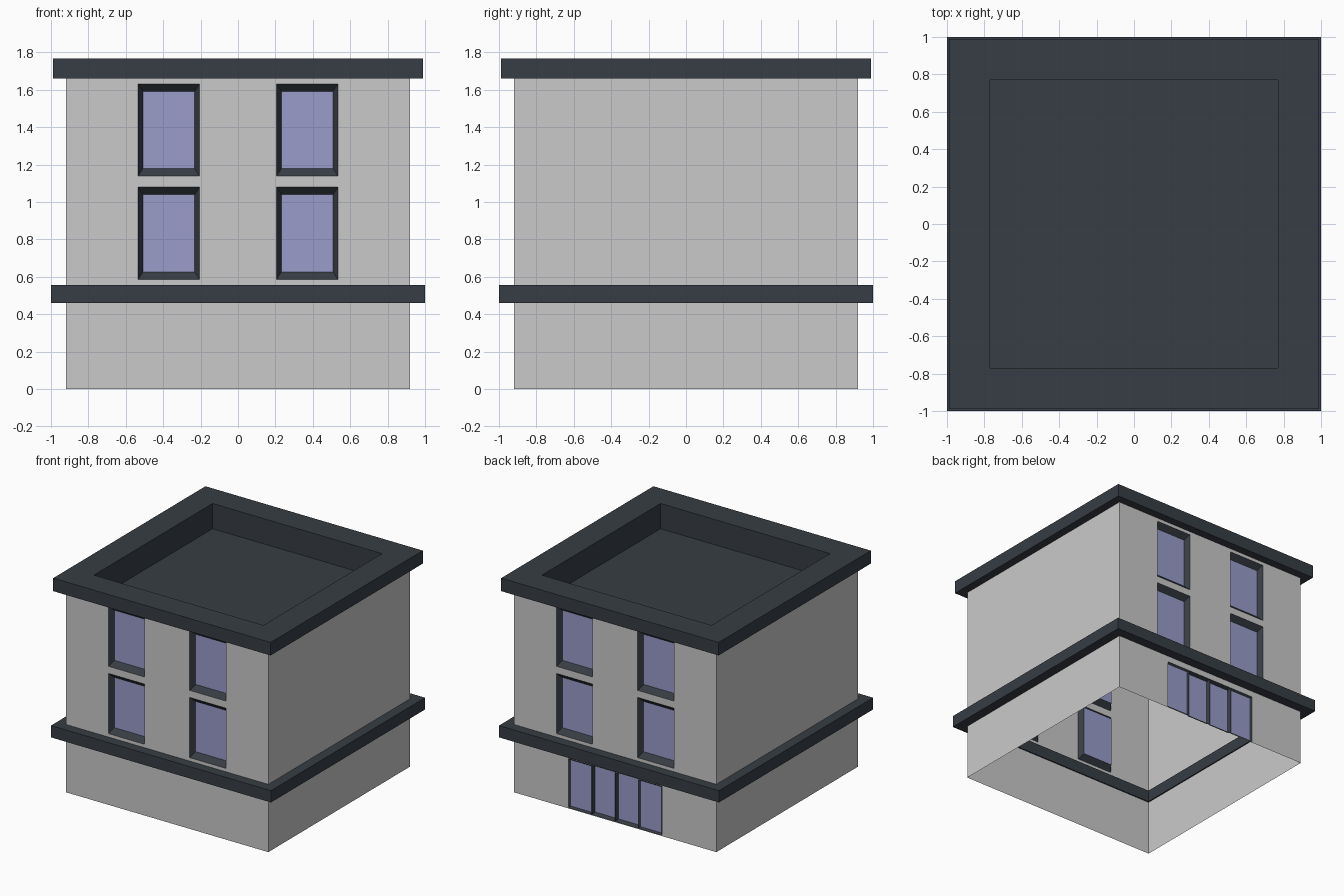
import bpy
from mathutils import Matrix
from math import pi

if "Cube" in bpy.data.objects:
    bpy.data.objects.remove(bpy.data.objects["Cube"])

W = 0.92          # half width of the walls
H = 1.66          # wall height


def material(name, rgb):
    m = bpy.data.materials.new(name)
    m.diffuse_color = (*rgb, 1)
    m.use_nodes = True
    m.node_tree.nodes["Principled BSDF"].inputs["Base Color"].default_value = m.diffuse_color
    return m


wall_mat = material("light grey plaster", (0.59, 0.59, 0.59))
dark_mat = material("dark slate", (0.038, 0.047, 0.058))
glass_mat = material("violet glass", (0.32, 0.335, 0.60))


def build(name, quads, mat, turn=0):
    """Mesh from loose quads, merged and turned about z."""
    verts = [p for q in quads for p in q]
    faces = [range(i, i + 4) for i in range(0, len(verts), 4)]
    me = bpy.data.meshes.new(name)
    me.from_pydata(verts, [], [tuple(f) for f in faces])
    me.transform(Matrix.Rotation(turn, 4, 'Z'))
    me.materials.append(mat)
    ob = bpy.data.objects.new(name, me)
    bpy.context.collection.objects.link(ob)
    return ob


def rect(x0, x1, z0, z1, y):
    return [(x0, y, z0), (x1, y, z0), (x1, y, z1), (x0, y, z1)]


def bridge(a, b):
    """Quads joining two four-point loops."""
    return [[a[i], a[(i + 1) % 4], b[(i + 1) % 4], b[i]] for i in range(4)]


def square(r, z):
    return [(-r, -r, z), (r, -r, z), (r, r, z), (-r, r, z)]


def facade(side, turn, openings):
    """Wall sheet with holes, sloped recessed frames and glass.
    opening = x0, x1, z0, z1, side border, top border, depth"""
    xs = sorted({-W, W} | {v for o in openings for v in o[0:2]})
    zs = sorted({0, H} | {v for o in openings for v in o[2:4]})
    wall = []
    for x0, x1 in zip(xs, xs[1:]):
        for z0, z1 in zip(zs, zs[1:]):
            cx, cz = (x0 + x1) / 2, (z0 + z1) / 2
            if not any(o[0] < cx < o[1] and o[2] < cz < o[3] for o in openings):
                wall.append(rect(x0, x1, z0, z1, -W))
    build(side + "_wall", wall, wall_mat, turn)
    frames, panes = [], []
    for x0, x1, z0, z1, bx, bz, d in openings:
        inner = rect(x0 + bx, x1 - bx, z0 + bz, z1 - bz, -W + d)
        frames += bridge(rect(x0, x1, z0, z1, -W), inner)
        panes.append(inner)
    if openings:
        build(side + "_window_frames", frames, dark_mat, turn)
        build(side + "_window_glass", panes, glass_mat, turn)


# four upper windows, two columns by two rows
windows = [(x, x + 0.33, z0, z1, 0.027, 0.041, 0.04)
           for x in (-0.535, 0.205) for z0, z1 in ((0.585, 1.08), (1.138, 1.632))]
# sliding door of four panels, the middle pair set further back
P = 0.2125
door = [((i - 2) * P, (i - 1) * P, 0.006, 0.41, 0.01, 0.012,
         0.03 if i in (1, 2) else 0.012) for i in range(4)]

facade("front", 0, windows)
facade("right", pi / 2, [])
facade("back", pi, windows + door)
facade("left", -pi / 2, [])

# ledge band around the building, open in the middle
loops = [square(0.91, 0.46), square(1.0, 0.46), square(1.0, 0.557), square(0.91, 0.557)]
build("ledge_band",
      [q for i in range(4) for q in bridge(loops[i], loops[(i + 1) % 4])], dark_mat)

# roof slab with sunken deck
loops = [square(0.77, 1.66), square(0.988, 1.66), square(0.988, 1.767),
         square(0.77, 1.767), square(0.77, 1.56)]
roof = [q for a, b in zip(loops, loops[1:]) for q in bridge(a, b)]
build("roof", roof + [square(0.77, 1.56)], dark_mat)
